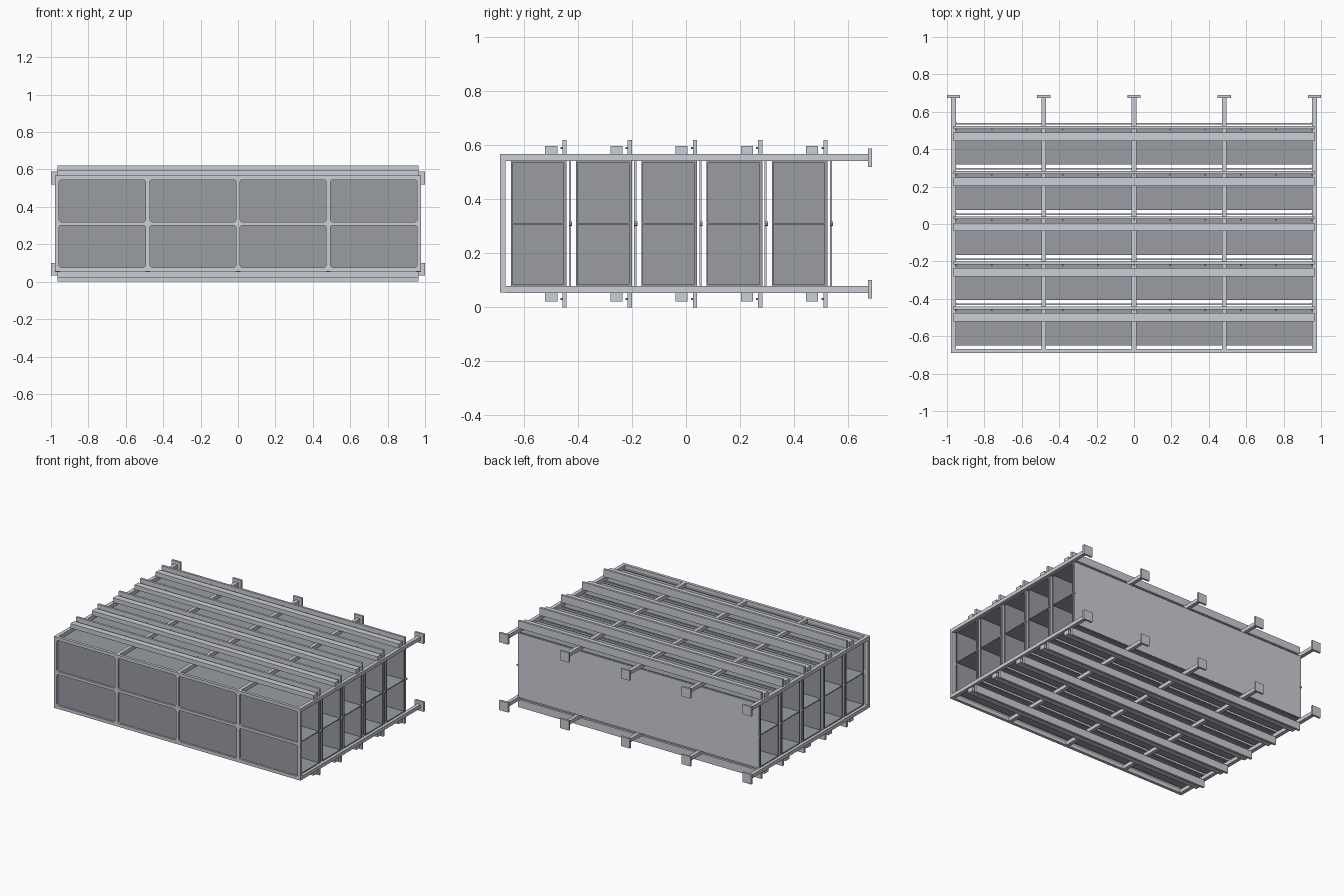
import bpy, math

if "Cube" in bpy.data.objects:
    bpy.data.objects.remove(bpy.data.objects["Cube"])

def material(name, rgb):
    m = bpy.data.materials.new(name)
    m.diffuse_color = (*rgb, 1)
    m.use_nodes = True
    m.node_tree.nodes["Principled BSDF"].inputs["Base Color"].default_value = m.diffuse_color
    return m

LIGHT = material("light_grey_metal", (0.60, 0.62, 0.67))
DARK = material("dark_grey_panel", (0.32, 0.335, 0.37))

MID = 0.31                                   # height of the symmetry plane
PITCH = 0.2417                               # spacing of the five bays
XS = [-0.965, -0.4825, 0, 0.4825, 0.965]     # lengthwise rail positions

def box(name, x, y, z, mat):
    """Box from (min, max) ranges."""
    bpy.ops.mesh.primitive_cube_add(size=1, location=[sum(r) / 2 for r in (x, y, z)])
    o = bpy.context.object
    o.name = name
    o.scale = [r[1] - r[0] for r in (x, y, z)]
    bpy.ops.object.transform_apply(location=False, rotation=False, scale=True)
    o.data.materials.append(mat)
    return o

def pair(name, x, y, z, mat):
    """Upper box plus its mirror image below the middle plane."""
    box("upper_" + name, x, y, z, mat)
    box("lower_" + name, x, y, (2 * MID - z[1], 2 * MID - z[0]), mat)

def bolt(name, x, y, z, r=0.004, depth=0.008):
    bpy.ops.mesh.primitive_cylinder_add(vertices=8, radius=r, depth=depth,
                                        location=(x, y, z), rotation=(math.pi / 2, 0, 0))
    o = bpy.context.object
    o.name = name
    o.data.materials.append(LIGHT)

# front frame: one plate with eight rounded openings
def spline(curve, x, z, r):
    pts = []
    for i, (cx, cz) in enumerate([(x[1] - r, z[1] - r), (x[0] + r, z[1] - r),
                                  (x[0] + r, z[0] + r), (x[1] - r, z[0] + r)]):
        for j in range(5 if r else 1):
            a = math.radians(90 * i + 22.5 * j)
            pts.append((cx + r * math.cos(a), cz + r * math.sin(a), 0, 1))
    s = curve.splines.new('POLY')
    s.points.add(len(pts) - 1)
    for p, co in zip(s.points, pts):
        p.co = co
    s.use_cyclic_u = True

frame = bpy.data.curves.new("front_frame", 'CURVE')
frame.dimensions = '2D'
frame.fill_mode = 'BOTH'
frame.extrude = 0.0105
spline(frame, (-0.978, 0.978), (0.054, 0.567), 0)
for a, b in zip(XS, XS[1:]):
    for z in ((0.077, 0.301), (0.320, 0.545)):
        left = a + (0.008 if a == XS[0] else 0.011)
        right = b - (0.008 if b == XS[-1] else 0.011)
        spline(frame, (left, right), z, 0.014)
o = bpy.data.objects.new("front_frame", frame)
bpy.context.collection.objects.link(o)
o.rotation_euler = (math.pi / 2, 0, 0)
o.location = (0, -0.6795, 0)
frame.materials.append(LIGHT)
bpy.ops.object.select_all(action='DESELECT')
o.select_set(True)
bpy.context.view_layer.objects.active = o
bpy.ops.object.convert(target='MESH')
bpy.ops.object.shade_flat()

# dark sheet closing the openings of the front frame
box("front_sheet", (-0.962, 0.962), (-0.677, -0.67), (0.07, 0.552), DARK)

# lengthwise rails with square end plates
for x in XS:
    pair("rail", (x - 0.013, x + 0.013), (-0.67, 0.676), (0.541, 0.567), LIGHT)
    pair("end_plate", (x - 0.035, x + 0.035), (0.675, 0.69), (0.519, 0.588), LIGHT)

for k in range(5):
    d = k * PITCH
    # cross beams and upright flanges above and below the rails
    pair("cross_beam", (-0.965, 0.965), (-0.522 + d, -0.477 + d), (0.566, 0.598), LIGHT)
    pair("flange", (-0.965, 0.965), (-0.458 + d, -0.442 + d), (0.566, 0.62), LIGHT)
    # bay: closed panels all round, shelf and dividers, open at the ends
    bz = (0.079, 0.541)
    box("bay_front_panel", (-0.957, 0.957), (-0.649 + d, -0.643 + d), bz, DARK)
    box("bay_back_panel", (-0.957, 0.957), (-0.453 + d, -0.442 + d), bz, DARK)
    pair("bay_cover", (-0.957, 0.957), (-0.643 + d, -0.453 + d), (0.534, 0.541), DARK)
    box("bay_shelf", (-0.957, 0.957), (-0.643 + d, -0.453 + d), (0.307, 0.313), DARK)
    for x in XS[1:-1]:
        box("bay_divider", (x - 0.004, x + 0.004), (-0.643 + d, -0.453 + d),
            (0.086, 0.534), DARK)
    # thin sheet behind each bay with end studs
    box("sheet", (-0.957, 0.957), (-0.434 + d, -0.426 + d), bz, LIGHT)
    for x in (-0.957, 0.957):
        bolt("sheet_stud", x, -0.428 + d, MID, 0.008, 0.012)
    # small bolts on the flanges
    for i in range(-5, 6):
        for z in (0.59, 0.03):
            bolt("flange_bolt", i * 0.19, -0.461 + d, z)
